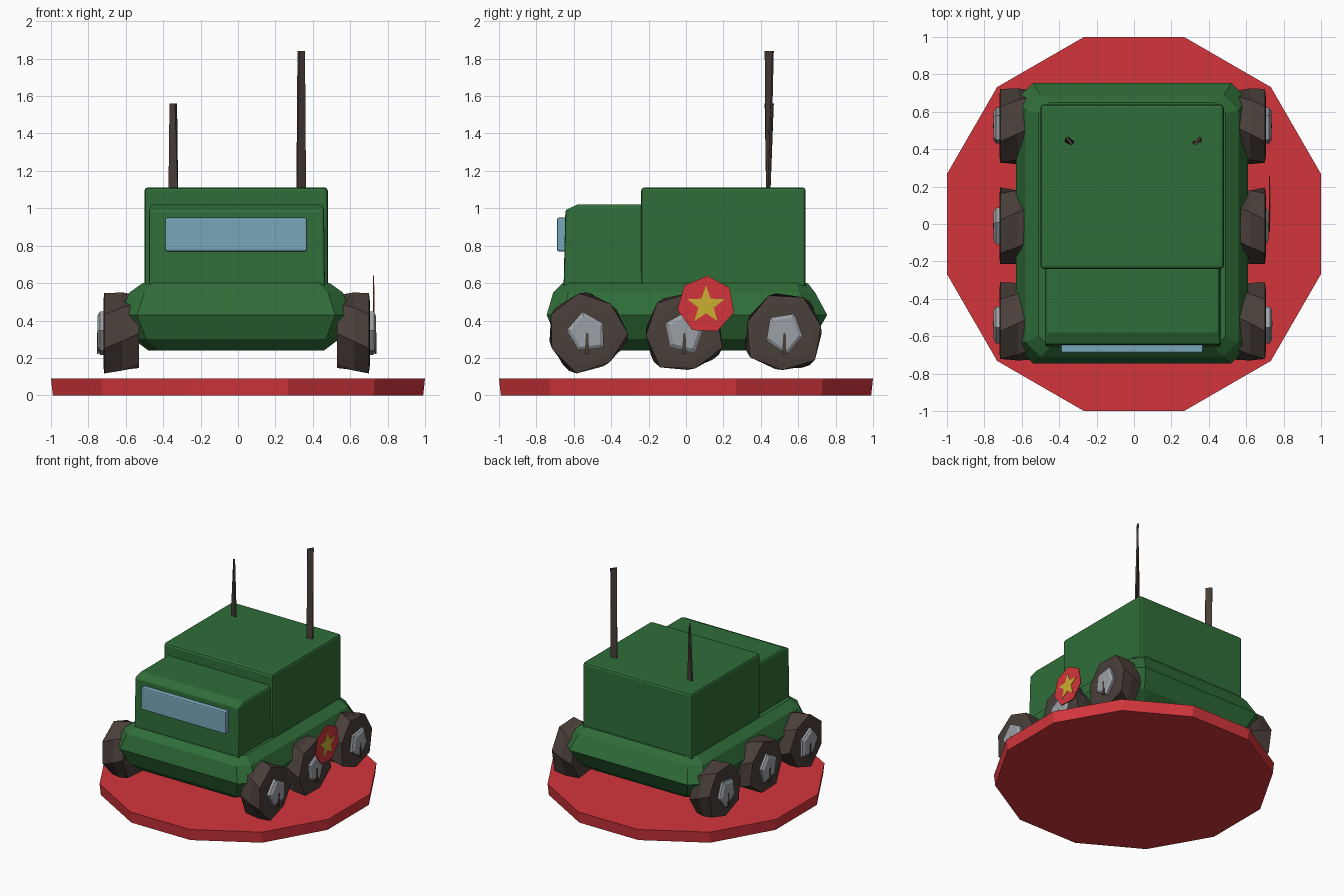
import bpy, bmesh
from math import sin, cos, pi
from mathutils import Vector

cube = bpy.data.objects.get("Cube")
if cube:
    bpy.data.objects.remove(cube, do_unlink=True)


def material(name, rgb):
    m = bpy.data.materials.new(name)
    m.use_nodes = True
    m.diffuse_color = (*rgb, 1)
    m.node_tree.nodes["Principled BSDF"].inputs["Base Color"].default_value = (*rgb, 1)
    return m


RED = material("red", (0.65, 0.036, 0.045))
GREEN = material("green", (0.029, 0.155, 0.04))
BROWN = material("dark brown", (0.068, 0.05, 0.042))
GREY = material("hub grey", (0.33, 0.35, 0.38))
BLUE = material("window blue", (0.19, 0.39, 0.49))
YELLOW = material("star yellow", (0.6, 0.43, 0.03))


def loft(name, rings, mat, bevel=0):
    """Join equal-length rings of points with side faces and cap both ends."""
    bm = bmesh.new()
    loops = [[bm.verts.new(p) for p in ring] for ring in rings]
    n = len(loops[0])
    for a, b in zip(loops, loops[1:]):
        for i in range(n):
            j = (i + 1) % n
            bm.faces.new((a[i], a[j], b[j], b[i]))
    bm.faces.new(loops[0][::-1])
    bm.faces.new(loops[-1])
    bmesh.ops.recalc_face_normals(bm, faces=bm.faces)
    mesh = bpy.data.meshes.new(name)
    bm.to_mesh(mesh)
    bm.free()
    mesh.materials.append(mat)
    ob = bpy.data.objects.new(name, mesh)
    bpy.context.collection.objects.link(ob)
    if bevel:
        mod = ob.modifiers.new("soft edges", "BEVEL")
        mod.width, mod.segments = bevel, 2
    return ob


def rect(x0, x1, y0, y1, z, c=0):
    """Rectangle at height z, with corners cut by c."""
    if not c:
        return [(x0, y0, z), (x1, y0, z), (x1, y1, z), (x0, y1, z)]
    return [(x0 + c, y0, z), (x1 - c, y0, z), (x1, y0 + c, z), (x1, y1 - c, z),
            (x1 - c, y1, z), (x0 + c, y1, z), (x0, y1 - c, z), (x0, y0 + c, z)]


def side_ring(x, y, z, radii, turn=0):
    """Polygon facing sideways; one radius per corner."""
    n = len(radii)
    return [(x, y + r * sin(2 * pi * i / n + turn), z + r * cos(2 * pi * i / n + turn))
            for i, r in enumerate(radii)]


# Round display base
def disc(r, z):
    return [(r * cos(pi * (2 * i + 1) / 12), r * sin(pi * (2 * i + 1) / 12), z)
            for i in range(12)]


loft("base", [disc(1.025, 0), disc(1.035, 0.09)], RED)

# Lower hull with sloped shoulders
hull = [(0.24, 0.47, -0.62, 0.6, 0.06), (0.3, 0.55, -0.69, 0.68, 0.07),
        (0.43, 0.62, -0.745, 0.755, 0.09), (0.55, 0.57, -0.71, 0.69, 0.08),
        (0.6, 0.5, -0.66, 0.65, 0.06)]
loft("hull", [rect(-w - 0.01, w - 0.01, y0, y1, z, c) for z, w, y0, y1, c in hull], GREEN)

# Cab and rear box
loft("cab", [rect(-0.475, 0.465, -0.655, -0.2, 0.56),
             rect(-0.475, 0.46, -0.645, -0.2, 0.99),
             rect(-0.465, 0.45, -0.58, -0.2, 1.02)], GREEN, 0.01)
loft("rear_box", [rect(-0.5, 0.48, -0.24, 0.64, 0.56),
                  rect(-0.5, 0.48, -0.24, 0.64, 1.112)], GREEN, 0.018)

# Windscreen
loft("windscreen", [rect(-0.39, 0.37, -0.69, -0.64, 0.77),
                    rect(-0.39, 0.37, -0.69, -0.64, 0.95)], BLUE, 0.01)


# Twisted flat aerials
def blade(x, y, z, long, thick, angle):
    u = Vector((cos(angle), sin(angle), 0)) * long / 2
    v = Vector((-sin(angle), cos(angle), 0)) * thick / 2
    p = Vector((x, y, z))
    return [p - u - v, p + u - v, p + u + v, p - u + v]


for name, x, top, side in (("left_aerial", 0.338, 1.84, 1), ("right_aerial", -0.346, 1.56, -1)):
    loft(name, [blade(x, 0.44, 1.09, 0.05, 0.014, side * 0.2),
                blade(x, 0.445, top, 0.05, 0.014, side * 0.95)], BROWN)

# Faceted wheels, hubs and the dark slot on each hub
TYRE = [0.215, 0.2, 0.22, 0.2, 0.225, 0.205, 0.215]
HUB = [0.115, 0.1, 0.12, 0.105, 0.11]
for side, label in ((1, "left"), (-1, "right")):
    for k, (place, y) in enumerate((("front", -0.53), ("middle", -0.01), ("rear", 0.525))):
        z = 0.335
        outer = 0.70 if side > 0 else 0.715
        face = 0.75 if side < 0 else (0.738, 0.718, 0.735)[k]
        turn = 0.35 * k - 0.2
        inner = [0.95 * r for r in TYRE]
        rim = [0.8 * r for r in TYRE]
        loft(f"{label}_{place}_wheel",
             [side_ring(side * 0.53, y, z, inner, turn + 0.4),
              side_ring(side * 0.62, y, z, TYRE, turn + 0.2),
              side_ring(side * outer, y, z, TYRE, turn),
              side_ring(side * (outer + 0.005), y, z, rim, turn)], BROWN)
        loft(f"{label}_{place}_hub",
             [side_ring(side * 0.68, y, z, HUB, turn),
              side_ring(side * (face - 0.012), y, z, HUB, turn),
              side_ring(side * face, y, z, [0.8 * r for r in HUB], turn)], GREY)
        slot = [(y - 0.012, 0.22), (y + 0.012, 0.22), (y + 0.008, 0.33), (y - 0.004, 0.335)]
        loft(f"{label}_{place}_slot",
             [[(side * (face + d), py, pz) for py, pz in slot] for d in (-0.005, 0.003)], BROWN)

# Side badge with a star
loft("badge", [side_ring(x, 0.107, 0.485, [0.155] * 7, 0.05) for x in (0.721, 0.727)], RED)
loft("badge_star", [side_ring(x, 0.107, 0.482, [0.105, 0.043] * 5) for x in (0.726, 0.73)], YELLOW)
